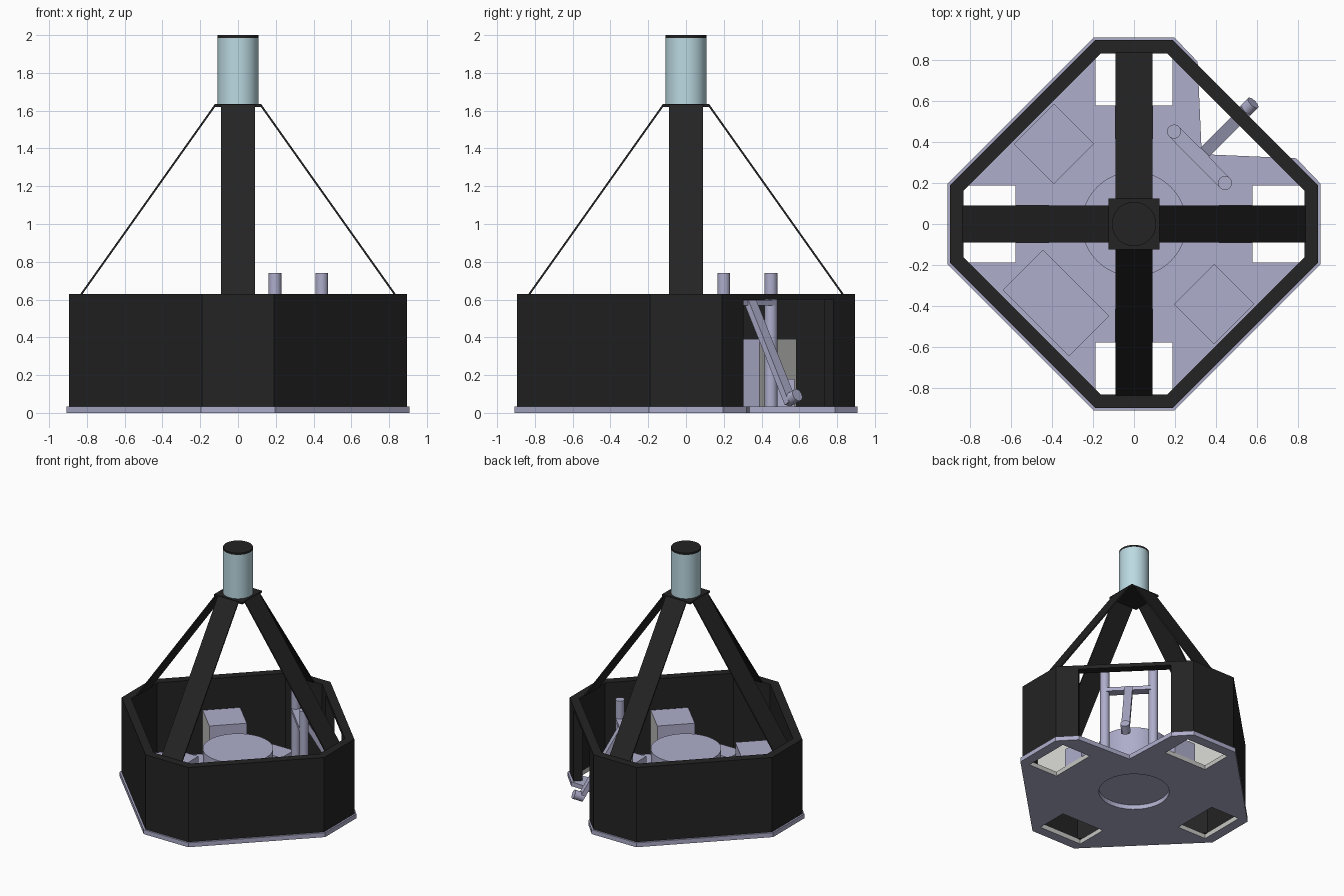
import bpy, bmesh, math
from mathutils import Vector, Matrix

old = bpy.data.objects.get("Cube")
if old:
    bpy.data.objects.remove(old, do_unlink=True)


def material(name, rgb):
    m = bpy.data.materials.new(name)
    m.use_nodes = True
    m.diffuse_color = (*rgb, 1)
    m.node_tree.nodes["Principled BSDF"].inputs["Base Color"].default_value = (*rgb, 1)
    return m


LAVENDER = material("lavender metal", (0.42, 0.42, 0.60))
BLACK = material("matte black", (0.017, 0.017, 0.017))
BLUE = material("pale blue", (0.50, 0.70, 0.76))
GREY = material("light grey", (0.56, 0.56, 0.54))


def finish(name, bm, *mats):
    bmesh.ops.recalc_face_normals(bm, faces=bm.faces)
    me = bpy.data.meshes.new(name)
    bm.to_mesh(me)
    bm.free()
    for m in mats:
        me.materials.append(m)
    ob = bpy.data.objects.new(name, me)
    bpy.context.collection.objects.link(ob)
    return ob


def smooth(ob):
    bpy.ops.object.select_all(action='DESELECT')
    ob.select_set(True)
    bpy.context.view_layer.objects.active = ob
    bpy.ops.object.shade_smooth_by_angle(angle=math.radians(35))
    return ob


def prism(name, loops, z0, z1, *mats, rule=None):
    """Extrude an outline, with optional hole outlines after it."""
    bm = bmesh.new()
    edges = []
    for loop in loops:
        vs = [bm.verts.new((x, y, z0)) for x, y in loop]
        edges += [bm.edges.new((v, vs[i - 1])) for i, v in enumerate(vs)]
    bmesh.ops.triangle_fill(bm, edges=edges, use_beauty=True, use_dissolve=False)
    top = bmesh.ops.extrude_face_region(bm, geom=bm.faces[:], use_keep_orig=True)
    for g in top["geom"]:
        if isinstance(g, bmesh.types.BMVert):
            g.co.z = z1
    bmesh.ops.recalc_face_normals(bm, faces=bm.faces)
    if rule:
        for f in bm.faces:
            f.material_index = int(rule(f))
    return finish(name, bm, *mats)


def rod(name, a, b, r, mat, n=32):
    a, b = Vector(a), Vector(b)
    bm = bmesh.new()
    turn = (b - a).to_track_quat('Z', 'Y').to_matrix().to_4x4()
    bmesh.ops.create_cone(bm, cap_ends=True, segments=n, radius1=r, radius2=r,
                          depth=(b - a).length,
                          matrix=Matrix.Translation((a + b) / 2) @ turn)
    return smooth(finish(name, bm, mat))


def bar(name, a, b, width, thick, mat):
    """Flat bar from a to b, its width kept level."""
    a, b = Vector(a), Vector(b)
    along = (b - a).normalized()
    side = along.cross(Vector((0, 0, 1))).normalized()
    rot = Matrix((side, along, side.cross(along))).transposed().to_4x4()
    size = Matrix.Diagonal((width, (b - a).length, thick, 1))
    bm = bmesh.new()
    bmesh.ops.create_cube(bm, size=1, matrix=Matrix.Translation((a + b) / 2) @ rot @ size)
    return finish(name, bm, mat)


def rect(cx, cy, hx, hy, angle=0):
    c, s = math.cos(angle), math.sin(angle)
    return [(cx + x * c - y * s, cy + x * s + y * c)
            for x, y in ((-hx, -hy), (hx, -hy), (hx, hy), (-hx, hy))]


def circle(cx, cy, r, n):
    return [(cx + r * math.cos(i * math.tau / n), cy + r * math.sin(i * math.tau / n))
            for i in range(n)]


def octagon(a, b):
    """Chamfered square starting at the +y side, running counterclockwise."""
    return [(b, a), (-b, a), (-a, b), (-a, -b), (-b, -a), (b, -a), (a, -b), (a, b)]


FLOOR, RIM = 0.035, 0.63
POSTS = [(0.195, 0.45), (0.443, 0.2)]
SIDES = [(1, 0), (0, 1), (-1, 0), (0, -1)]

# Floor plate with corner notch, four windows and round openings
outline = octagon(0.908, 0.197) + [(0.79, 0.32), (0.33, 0.34), (0.31, 0.79)]
windows = [rect(x * 0.703, y * 0.703, 0.127 if x else 0.188, 0.127 if y else 0.188)
           for x, y in SIDES]
prism("floor_plate", [outline, circle(0, 0, 0.255, 48)] + windows
      + [circle(x, y, 0.03, 16) for x, y in POSTS], 0, FLOOR, LAVENDER, GREY,
      rule=lambda f: abs(f.normal.z) < 0.5 and any(
          abs(f.calc_center_median()[i]) < 0.19 and 0.56 < abs(f.calc_center_median()[1 - i]) < 0.85
          or abs(abs(f.calc_center_median()[i]) - 0.188) < 0.005
          and 0.6 < abs(f.calc_center_median()[1 - i]) < 0.8 for i in (0, 1)))

# Housing wall, open at one corner face, with a thin lintel over the gap
jamb = [(0.78, 0.305), (0.734, 0.259)]
flip = [(y, x) for x, y in jamb]
prism("housing_wall", [octagon(0.895, 0.19) + jamb + octagon(0.83, 0.163)[::-1] + flip[::-1]],
      FLOOR, RIM, BLACK)
prism("housing_lintel", [jamb + flip[::-1]], 0.6, RIM, BLACK)

# Round central drum
smooth(prism("central_drum", [circle(0, 0, 0.255, 48)], FLOOR, 0.39, LAVENDER))

# Equipment boxes set diagonally on the floor
quarter = math.radians(45)
for name, s in (("equipment_box_front", 1), ("equipment_box_back", -1)):
    prism(name, [rect(s * 0.39, -s * 0.39, 0.138, 0.138, quarter)], FLOOR, 0.39, LAVENDER, GREY,
          rule=lambda f: abs(f.normal.x + f.normal.y) > 1)
prism("low_box", [rect(-0.38, -0.385, 0.138, 0.228, quarter)], FLOOR, 0.3, LAVENDER)

# Sloping support arms with floor brackets beneath
for i, (x, y) in enumerate(SIDES, 1):
    bar(f"support_arm_{i}", (x * 0.832, y * 0.832, 0.625), (x * 0.12, y * 0.12, 1.63),
        0.18, 0.01, BLACK)
    prism(f"floor_bracket_{i}", [rect(x * 0.495, y * 0.495, 0.08 if x else 0.093,
          0.08 if y else 0.093)], FLOOR, 0.18, LAVENDER)

# Top mount, tube and cap
prism("top_mount", [rect(0, 0, 0.125, 0.125)], 1.62, 1.635, BLACK)
rod("top_tube", (0, 0, 1.635), (0, 0, 1.985), 0.108, BLUE, 48)
rod("top_cap", (0, 0, 1.985), (0, 0, 2), 0.108, BLACK, 48)

# Hinge posts, crossbar and sloping lever with its knob
for i, (x, y) in enumerate(POSTS, 1):
    rod(f"hinge_post_{i}", (x, y, 0), (x, y, 0.74), 0.034, LAVENDER)
bar("crossbar", (*POSTS[0], 0.583), (*POSTS[1], 0.583), 0.068, 0.03, LAVENDER)
bar("lever", (0.335, 0.34, 0.59), (0.55, 0.555, 0.05), 0.06, 0.035, LAVENDER)
rod("lever_knob", (0.53, 0.54, 0.065), (0.58, 0.59, 0.095), 0.034, LAVENDER)
